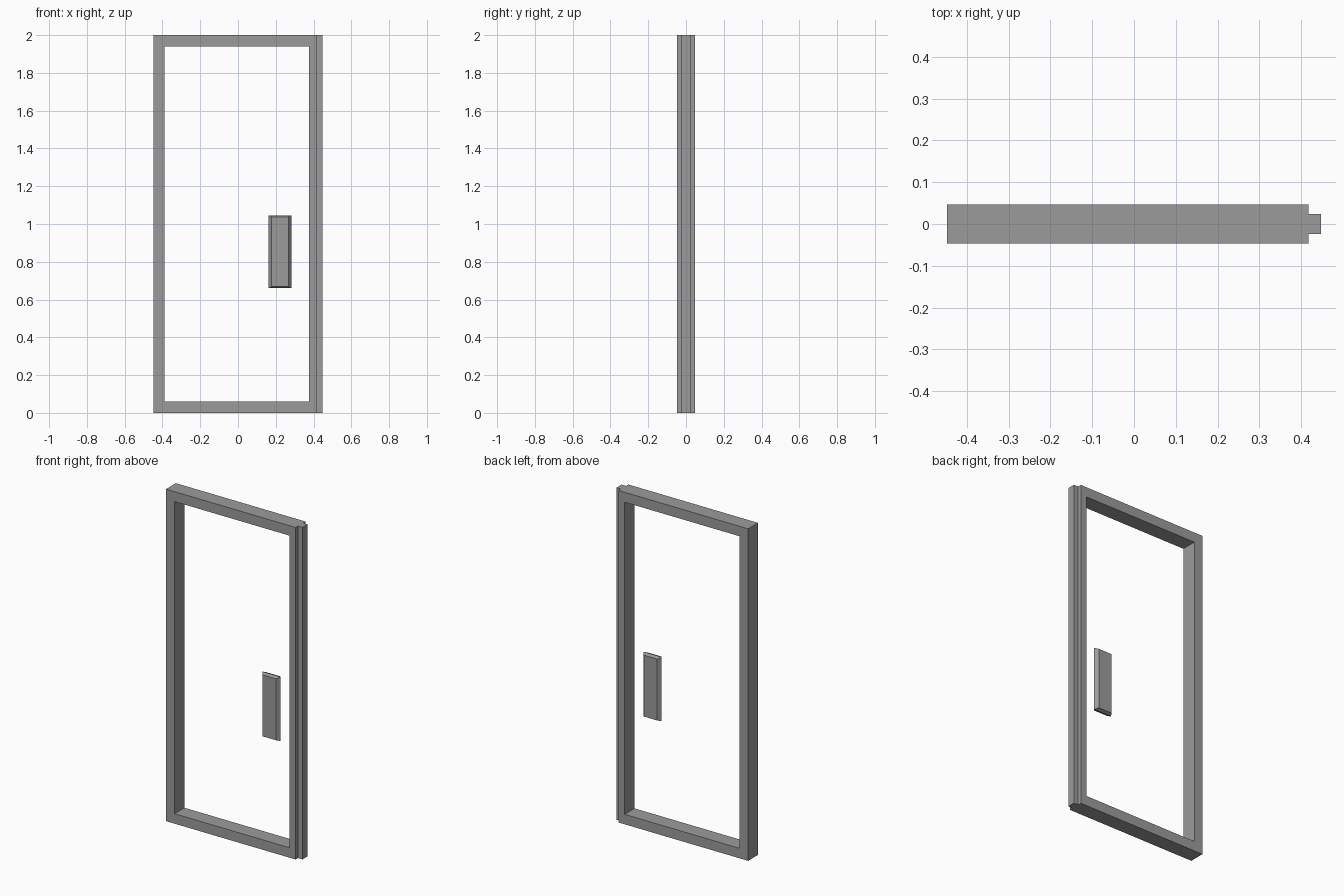
import bpy
import bmesh

cube = bpy.data.objects.get("Cube")
if cube:
    bpy.data.objects.remove(cube, do_unlink=True)

grey = bpy.data.materials.new("mid_grey")
grey.use_nodes = True
colour = (0.33, 0.33, 0.33, 1)
grey.diffuse_color = colour
grey.node_tree.nodes["Principled BSDF"].inputs["Base Color"].default_value = colour


def rectangle(bm, x0, x1, z0, z1, y):
    """Four corner vertices in a plane facing the front."""
    return [bm.verts.new((x, y, z)) for x, z in ((x0, z0), (x1, z0), (x1, z1), (x0, z1))]


def loft(name, rings, closed=False):
    """Skin successive rectangles; cap the ends, or join last to first."""
    bm = bmesh.new()
    loops = [rectangle(bm, *ring) for ring in rings]
    pairs = list(zip(loops, loops[1:]))
    if closed:
        pairs.append((loops[-1], loops[0]))
    else:
        bm.faces.new(loops[0])
        bm.faces.new(loops[-1])
    for a, b in pairs:
        for i in range(4):
            j = (i + 1) % 4
            bm.faces.new((a[i], a[j], b[j], b[i]))
    bmesh.ops.recalc_face_normals(bm, faces=bm.faces)
    mesh = bpy.data.meshes.new(name)
    bm.to_mesh(mesh)
    bm.free()
    mesh.materials.append(grey)
    obj = bpy.data.objects.new(name, mesh)
    bpy.context.collection.objects.link(obj)
    return obj


# Rectangular door frame with an open centre
depth = 0.047
outer = (-0.447, 0.417, 0, 2)
inner = (-0.39, 0.376, 0.06, 1.94)
loft("door_frame", [(*outer, -depth), (*outer, depth),
                    (*inner, depth), (*inner, -depth)], closed=True)

# Narrow tongue along the closing edge
tongue = (0.417, 0.447, 0, 2)
loft("edge_tongue", [(*tongue, -0.024), (*tongue, 0.024)])

# Pull handle, tapering from its middle to both faces
rim = (0.162, 0.283, 0.66, 1.046)
face = (0.178, 0.267, 0.668, 1.038)
loft("pull_handle", [(*face, -0.02), (*rim, 0), (*face, 0.02)])
